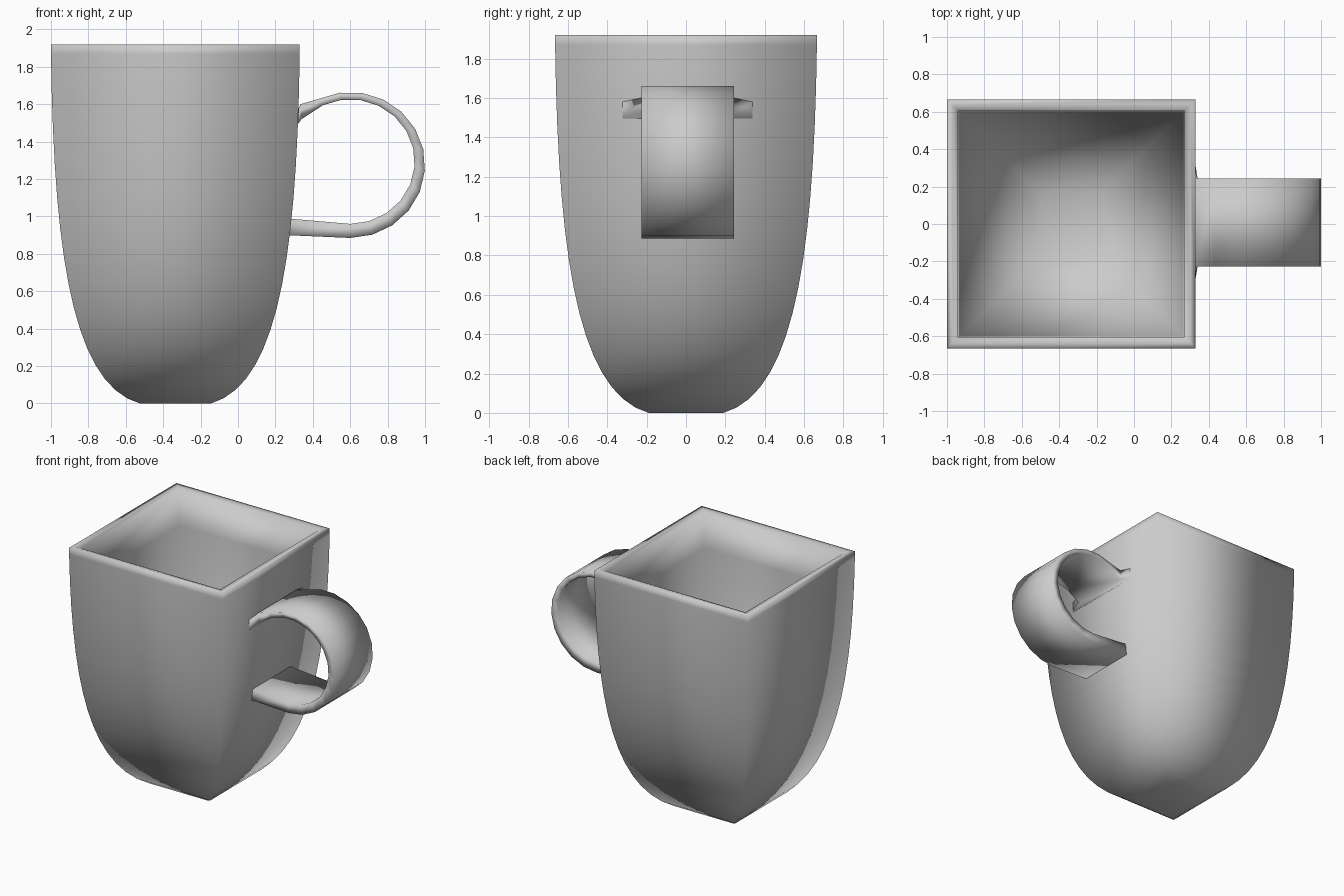
import bpy
import bmesh
from math import cos, sin, radians
from mathutils import Vector
from mathutils.geometry import interpolate_bezier

default_cube = bpy.data.objects.get("Cube")
if default_cube:
    bpy.data.objects.remove(default_cube, do_unlink=True)

# Single material
grey = bpy.data.materials.new("plain grey")
grey.use_nodes = True
colour = (0.6, 0.6, 0.6, 1)
grey.diffuse_color = colour
grey.node_tree.nodes["Principled BSDF"].inputs["Base Color"].default_value = colour


def loft(name, rings):
    """Skin a list of four-cornered rings into one smooth, capped object."""
    mesh = bpy.data.meshes.new(name)
    bm = bmesh.new()
    loops = [[bm.verts.new(point) for point in ring] for ring in rings]
    for lower, upper in zip(loops, loops[1:]):
        for i in range(len(lower)):
            j = (i + 1) % len(lower)
            bm.faces.new((lower[i], lower[j], upper[j], upper[i]))
    bm.faces.new(loops[0])
    bm.faces.new(loops[-1])
    bmesh.ops.recalc_face_normals(bm, faces=bm.faces)
    for face in bm.faces:
        face.smooth = True
    bm.to_mesh(mesh)
    bm.free()
    mesh.materials.append(grey)
    obj = bpy.data.objects.new(name, mesh)
    bpy.context.collection.objects.link(obj)


def wall_curve(start, start_handle, end_handle, end, count):
    """Sample a curved wall profile of (half width, height) points."""
    knots = [Vector((*knot, 0)) for knot in (start, start_handle, end_handle, end)]
    return [(point.x, point.y) for point in interpolate_bezier(*knots, count)]


def square_ring(half, height):
    centre = -0.335
    corners = ((-half, -half), (half, -half), (half, half), (-half, half))
    return [(centre + x, y, height) for x, y in corners]


# Cup: up the outer wall, over the rim and down the inner wall
outer_wall = wall_curve((0.19, 0), (0.55, 0.1), (0.65, 0.8), (0.665, 1.87), 16)
rim = [(0.665, 1.92), (0.635, 1.92)]
inner_wall = wall_curve((0.605, 1.91), (0.59, 0.85), (0.5, 0.2), (0.165, 0.07), 12)
loft("cup_body", [square_ring(half, height)
                  for half, height in outer_wall + rim + inner_wall])


def band_ring(outer, inner, half_width):
    """Cross-section of the flat handle band, across its width."""
    middle = 0.008
    front, back = middle - half_width, middle + half_width
    return [(x, y, z) for (x, z), y in
            ((outer, front), (outer, back), (inner, back), (inner, front))]


def ellipse_point(radius_x, radius_z, height, angle):
    return 0.6 + radius_x * cos(angle), height + radius_z * sin(angle)


# Handle: flared upper root, elliptical loop, straight lower root
band_half = 0.235
handle = [band_ring((0.3, 1.57), (0.3, 1.48), 0.33),
          band_ring((0.325, 1.58), (0.325, 1.5), 0.33),
          band_ring((0.335, 1.6), (0.34, 1.52), band_half)]
segments = 12
for step in range(segments + 1):
    angle = radians(115 - 205 * step / segments)
    handle.append(band_ring(ellipse_point(0.4, 0.39, 1.275, angle),
                            ellipse_point(0.345, 0.333, 1.293, angle),
                            band_half))
handle.append(band_ring((0.255, 0.9), (0.255, 0.99), band_half))
loft("handle", handle)
